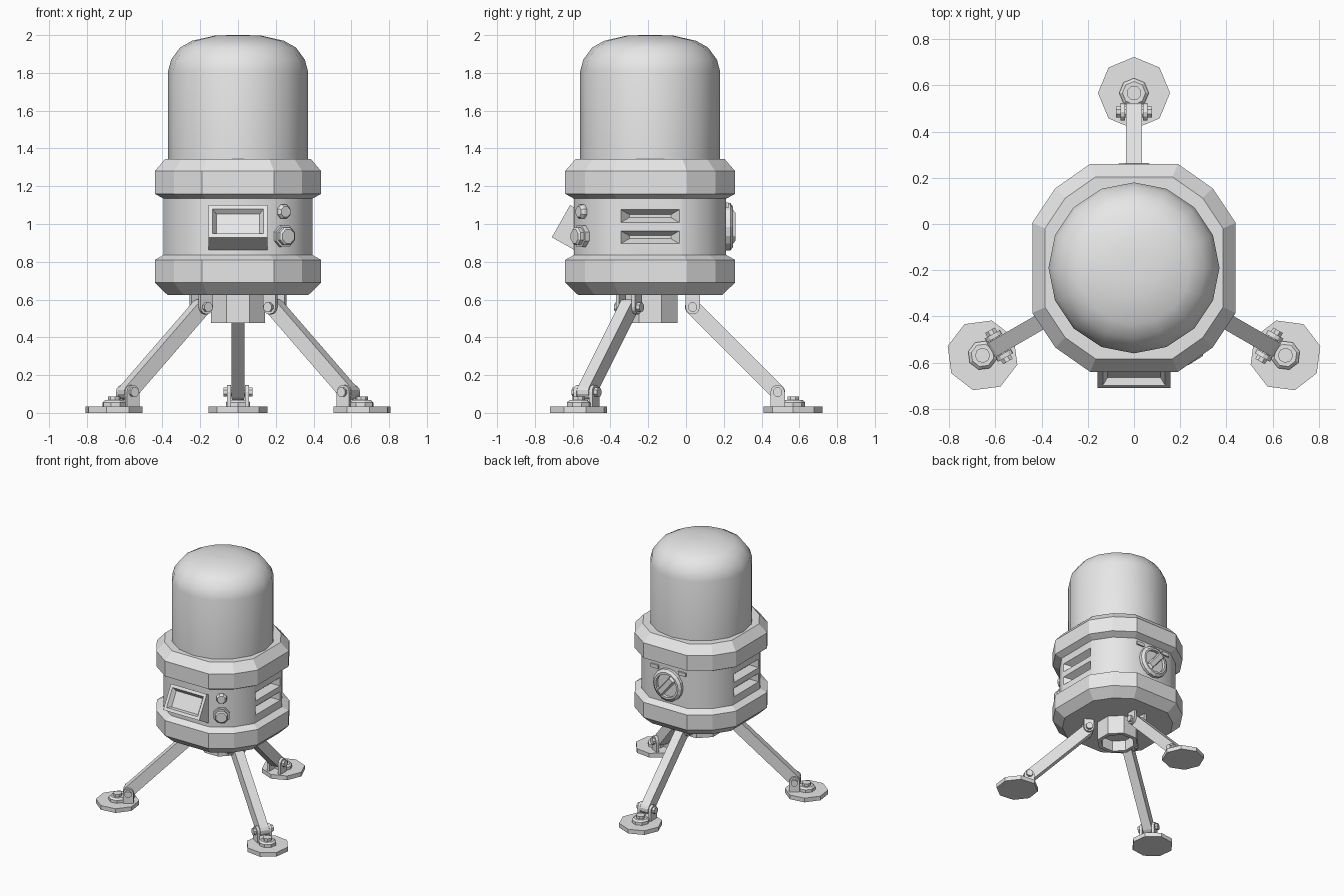
import bpy, bmesh
from math import cos, sin, pi, radians
from mathutils import Matrix, Vector

cube = bpy.data.objects.get("Cube")
if cube:
    bpy.data.objects.remove(cube, do_unlink=True)

# One plain material for everything
GREY = (0.8, 0.8, 0.8, 1)
grey = bpy.data.materials.new("light_grey")
grey.use_nodes = True
grey.diffuse_color = GREY
grey.node_tree.nodes["Principled BSDF"].inputs["Base Color"].default_value = GREY

AXIS = Vector((0, -0.19, 0))
UP = Vector((0, 0, 1))


def frame(origin, x, y):
    """Local frame with the given x and y axes; z points outwards."""
    x, y = Vector(x).normalized(), Vector(y).normalized()
    m = Matrix((x, y, x.cross(y))).transposed().to_4x4()
    m.translation = origin
    return m


def ngon(n, r, phase=0.0):
    return [(r * cos(2 * pi * i / n + phase), r * sin(2 * pi * i / n + phase)) for i in range(n)]


def rect(w, h):
    return [(-w, -h), (w, -h), (w, h), (-w, h)]


def scaled(outline, s):
    return [(x * s, y * s) for x, y in outline]


def stadium(p, q, r, blunt=False, n=6):
    """Bar outline from p to q: round at p, round or square at q."""
    p, q = Vector(p), Vector(q)
    d = (q - p).normalized()
    side = Vector((-d.y, d.x))
    arc = [pi * i / n for i in range(n + 1)]
    start = [p + r * (side * cos(t) - d * sin(t)) for t in arc]
    end = [q - side * r, q + side * r] if blunt else [q + r * (d * sin(t) - side * cos(t)) for t in arc]
    return [tuple(v) for v in start + end]


def loft(name, sections, matrix):
    """Closed solid through (outline, height) sections."""
    bm = bmesh.new()
    rings = [[bm.verts.new((x, y, z)) for x, y in pts] for pts, z in sections]
    for a, b in zip(rings, rings[1:]):
        for i in range(len(a)):
            j = (i + 1) % len(a)
            bm.faces.new((a[i], a[j], b[j], b[i]))
    bm.faces.new(rings[0][::-1])
    bm.faces.new(rings[-1])
    bmesh.ops.recalc_face_normals(bm, faces=bm.faces)
    mesh = bpy.data.meshes.new(name)
    bm.to_mesh(mesh)
    bm.free()
    mesh.materials.append(grey)
    obj = bpy.data.objects.new(name, mesh)
    obj.matrix_world = matrix
    bpy.context.collection.objects.link(obj)
    return obj


def smooth(obj, angle):
    bpy.ops.object.select_all(action='DESELECT')
    obj.select_set(True)
    bpy.context.view_layer.objects.active = obj
    bpy.ops.object.shade_smooth_by_angle(angle=radians(angle))


# Square housing outline with chamfered corners
corner = [(0.44, 0.195), (0.34, 0.345), (0.19, 0.45)]
housing = (corner + [(-x, y) for x, y in corner[::-1]]
           + [(-x, -y) for x, y in corner] + [(x, -y) for x, y in corner[::-1]])
upright = Matrix.Translation(AXIS)

# Housing and its two thick bands
loft("lower_band", [(scaled(housing, s), z) for s, z in
                    [(0.85, 0.625), (1, 0.69), (1, 0.81), (0.88, 0.84)]], upright)
loft("upper_band", [(scaled(housing, s), z) for s, z in
                    [(0.88, 1.13), (1, 1.16), (1, 1.28), (0.875, 1.345)]], upright)
body = loft("body", [(scaled(housing, 0.895), z) for z in (0.75, 1.22)], upright)

# Tapered vent slots cut into both sides
for side in (-1, 1):
    for z in (0.93, 1.042):
        slot = loft("vent_cutter", [(rect(0.11, 0.008), -0.05), (rect(0.155, 0.034), 0),
                                    (rect(0.155, 0.034), 0.05)],
                    frame((side * 0.394, AXIS.y, z), (0, side, 0), UP))
        slot.hide_render = True
        cut = body.modifiers.new("vent", 'BOOLEAN')
        cut.operation = 'DIFFERENCE'
        cut.solver = 'EXACT'
        cut.object = slot
        bpy.context.view_layer.update()
        bpy.context.view_layer.objects.active = body
        bpy.ops.object.modifier_apply(modifier=cut.name)
        bpy.data.objects.remove(slot, do_unlink=True)
smooth(body, 37)

# Domed cover
dome_profile = [(0.37, 1.33), (0.37, 1.81), (0.354, 1.87), (0.306, 1.935),
                (0.243, 1.97), (0.12, 1.998), (0.03, 2.0)]
smooth(loft("dome", [(ngon(16, r), z) for r, z in dome_profile], upright), 45)

# Hollow hub under the housing
loft("hub", [(ngon(8, r, pi / 8), z) for r, z in
             [(0.156, 0.64), (0.156, 0.475), (0.125, 0.475), (0.125, 0.56)]], upright)

# Tilted display with a recessed screen
loft("display", [(rect(0.157, 0.098), -0.14), (rect(0.157, 0.098), 0), (rect(0.135, 0.075), 0),
                 (rect(0.115, 0.06), -0.03)],
     frame((0, -0.662, 1.015), (1, 0, 0), (0, 0.49, 0.87)))

# Two push buttons on the front corner facet
facet = ((0.85, 0.53, 0), UP)
loft("small_button", [(ngon(8, r, pi / 8), h) for r, h in
                      [(0.04, -0.03), (0.04, 0.02), (0.03, 0.035)]],
     frame((0.235, -0.54, 1.065), *facet))
loft("large_button", [(ngon(8, r, pi / 8), h) for r, h in
                      [(0.062, -0.03), (0.062, 0.03), (0.05, 0.03), (0.05, 0.05), (0.04, 0.06)]],
     frame((0.235, -0.54, 0.935), *facet))

# Rotary knob with grip and marker tabs on the back
back = frame((0, 0.2, 0.985), (-1, 0, 0), UP)
loft("knob", [(ngon(16, r), h) for r, h in
              [(0.125, -0.02), (0.125, 0.035), (0.105, 0.05), (0.09, 0.05), (0.09, 0.025)]], back)
loft("knob_grip", [(rect(0.095, 0.025), 0), (rect(0.095, 0.025), 0.05), (rect(0.08, 0.018), 0.063)],
     back @ Matrix.Rotation(radians(50), 4, 'Z'))
for x in (-0.12, 0.12):
    loft("marker_tab", [(rect(0.033, 0.014), -0.02), (rect(0.033, 0.014), 0.025)],
         back @ Matrix.Translation((x, 0.115, 0)))

# Three hinged legs with foot pads
hip, ankle = (0.225, 0.56), (0.675, 0.11)
for angle in (90, -30, 210):
    a = radians(angle)
    plane = frame(AXIS, (cos(a), sin(a), 0), UP)
    leg_bar = stadium(hip, ankle, 0.041)
    loft("leg", [(leg_bar, -0.035), (leg_bar, 0.035)], plane)
    for joint, base in ((hip, 0.64), (ankle, 0.03)):
        ear = stadium(joint, (joint[0], base), 0.038, blunt=True)
        pin = [(x + joint[0], y + joint[1]) for x, y in ngon(8, 0.026, pi / 8)]
        for side in (-1, 1):
            loft("hinge_ear", [(ear, side * 0.038), (ear, side * 0.058)], plane)
        loft("hinge_pin", [(pin, -0.078), (pin, 0.078)], plane)
    foot = upright @ Matrix.Rotation(a, 4, 'Z') @ Matrix.Translation((0.757, 0, 0))
    loft("foot_pad", [(ngon(8, 0.156), z) for z in (0, 0.033)], foot)
    loft("foot_nut", [(ngon(8, 0.064), 0.03), (ngon(8, 0.064), 0.055), (ngon(8, 0.05), 0.068)], foot)
    loft("foot_bolt", [(ngon(8, 0.033, pi / 8), z) for z in (0.06, 0.088)], foot)
